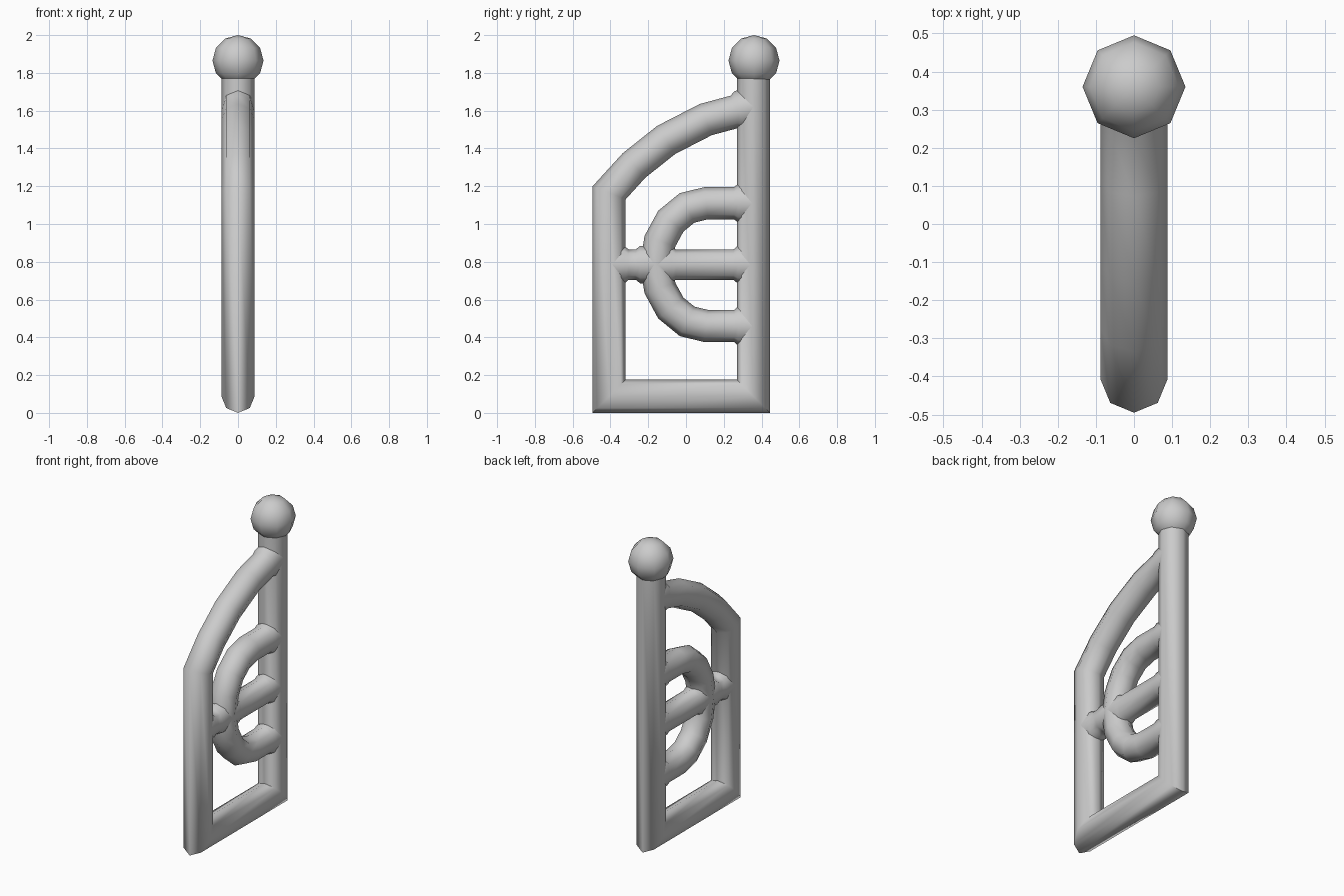
import bpy, bmesh, math
from mathutils import Vector

if "Cube" in bpy.data.objects:
    bpy.data.objects.remove(bpy.data.objects["Cube"])

SIDES = 8


def finish(name, bm, angle=60):
    bmesh.ops.recalc_face_normals(bm, faces=bm.faces)
    mesh = bpy.data.meshes.new(name)
    bm.to_mesh(mesh)
    bm.free()
    ob = bpy.data.objects.new(name, mesh)
    bpy.context.collection.objects.link(ob)
    bpy.ops.object.select_all(action='DESELECT')
    ob.select_set(True)
    bpy.context.view_layer.objects.active = ob
    bpy.ops.object.shade_smooth_by_angle(angle=math.radians(angle))
    return ob


def tube(name, path, radius, depth=None):
    """Mitred octagonal tube along (y, z[, flare]) points in the x = 0 plane."""
    depth = depth or radius
    pts = [Vector(p[:2]) for p in path]
    flare = [p[2] if len(p) > 2 else 0 for p in path]
    normals = []
    for a, b in zip(pts, pts[1:]):
        d = (b - a).normalized()
        normals.append(Vector((-d.y, d.x)))
    bm = bmesh.new()
    rings = []
    for i, p in enumerate(pts):
        n0 = normals[max(i - 1, 0)]
        n1 = normals[min(i, len(normals) - 1)]
        m = (n0 + n1).normalized()
        m = m / m.dot(n1) * (radius + flare[i])
        ring = []
        for k in range(SIDES):
            a = 2 * math.pi * k / SIDES
            q = p + m * math.sin(a)
            ring.append(bm.verts.new((depth * math.cos(a), q.x, q.y)))
        rings.append(ring)
    for r, s in zip(rings, rings[1:]):
        for k in range(SIDES):
            j = (k + 1) % SIDES
            bm.faces.new((r[k], r[j], s[j], s[k]))
    bm.faces.new(rings[0])
    bm.faces.new(rings[-1])
    return finish(name, bm)


R = 0.088
LEFT, RIGHT, MID = -0.407, 0.357, 0.785
FL = 0.018  # small fillet where bars meet

# Outer frame: arched top, short post, bottom rail, tall post
tube("outer_frame", [
    (RIGHT, 1.62, FL), (0.282, 1.6, FL), (0.258, 1.594), (0.105, 1.553),
    (-0.105, 1.445), (-0.275, 1.31), (LEFT, 1.165),
    (LEFT, R), (RIGHT, R), (RIGHT, 1.82)], R)

# D-shaped hoop joined to the tall post
hoop = [(RIGHT, 1.11, FL), (0.275, 1.11, FL), (0.255, 1.11)]
for i in range(9):
    a = math.radians(90 + 22.5 * i)
    hoop.append((0.107 + 0.265 * math.cos(a), MID + 0.325 * math.sin(a)))
hoop += [(0.255, 0.46), (0.275, 0.46, FL), (RIGHT, 0.46, FL)]
tube("inner_hoop", hoop, 0.085)

# Middle rail crossing the hoop
tube("middle_rail", [
    (LEFT, MID, FL), (-0.325, MID, FL), (-0.305, MID),
    (-0.265, MID), (-0.243, MID, FL), (-0.075, MID, FL), (-0.055, MID),
    (0.252, MID), (0.273, MID, FL), (RIGHT, MID, FL)], 0.081)

# Ball finial on top of the tall post
bm = bmesh.new()
bmesh.ops.create_uvsphere(bm, u_segments=8, v_segments=6, radius=0.135)
bmesh.ops.translate(bm, verts=bm.verts, vec=(0, 0.36, 1.865))
finish("ball_finial", bm)
